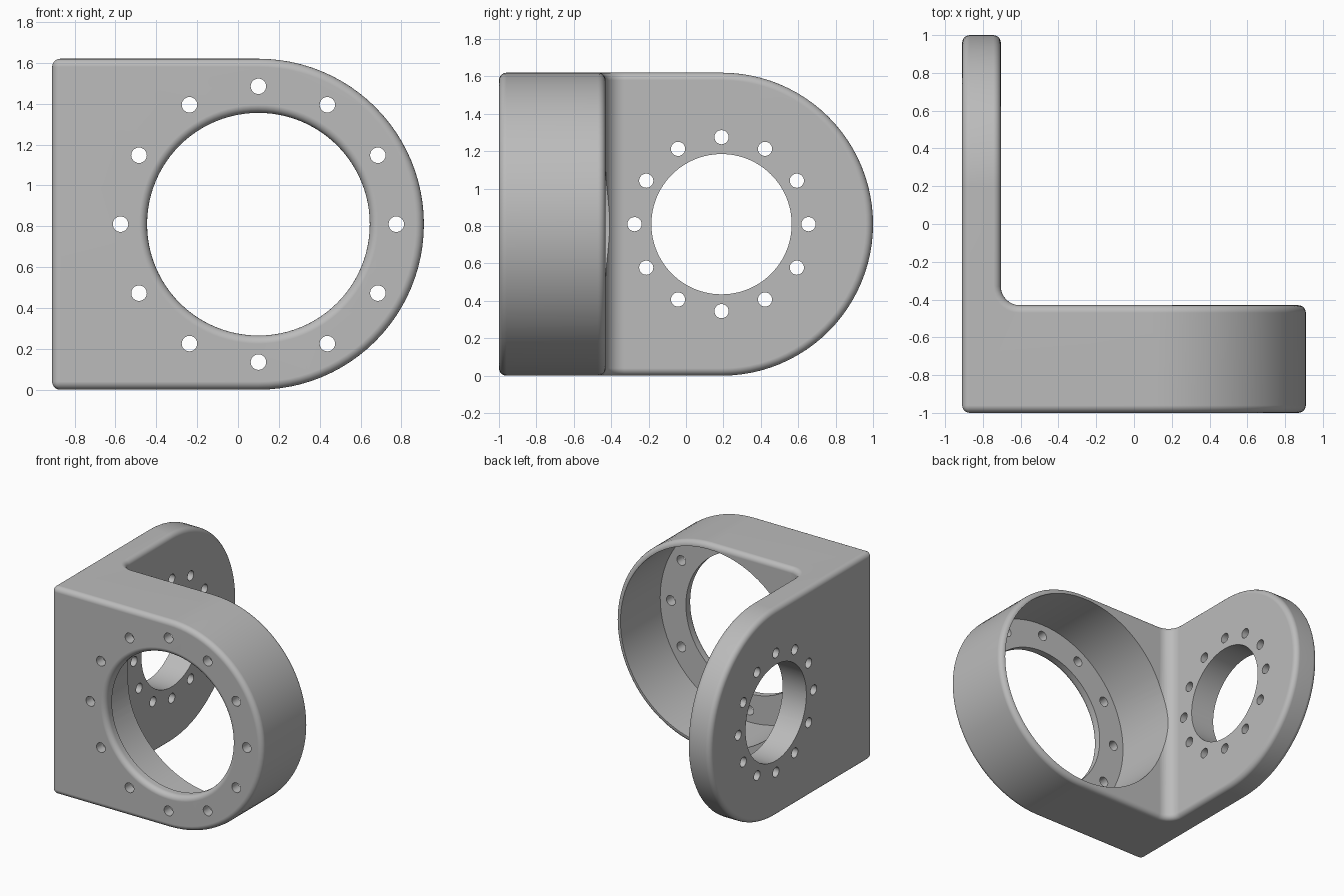
import bpy, bmesh
from math import pi, sin, cos, radians
from mathutils import Matrix, Vector

cube = bpy.data.objects.get("Cube")
if cube:
    bpy.data.objects.remove(cube, do_unlink=True)

# Main dimensions
R = 0.81                       # radius of the rounded plate ends, half the height
LEFT, FRONT = -0.91, -1.0      # outer faces
INNER_X, INNER_Y = -0.705, -0.43
END_X, END_Y = 0.10, 0.19      # centres of the rounded ends
FILLET, ROUND = 0.10, 0.04
ARC = 48

metal = bpy.data.materials.new("plain grey")
metal.use_nodes = True
grey = (0.5, 0.5, 0.5, 1)
metal.diffuse_color = grey
metal.node_tree.nodes["Principled BSDF"].inputs["Base Color"].default_value = grey


def make_object(name, bm):
    bmesh.ops.recalc_face_normals(bm, faces=bm.faces)
    mesh = bpy.data.meshes.new(name)
    bm.to_mesh(mesh)
    bm.free()
    obj = bpy.data.objects.new(name, mesh)
    bpy.context.collection.objects.link(obj)
    mesh.materials.append(metal)
    return obj


def arc_verts(bm, place, centre):
    """Half circle from bottom to top; place maps (along, z) to a point."""
    angles = [-pi / 2 + pi * i / ARC for i in range(ARC + 1)]
    return [bm.verts.new(place(centre + R * cos(a), R + R * sin(a))) for a in angles]


def strip(bm, a, b):
    for i in range(len(a) - 1):
        bm.faces.new((a[i], a[i + 1], b[i + 1], b[i]))


# Angle bracket body: two round-ended plates joined by a filleted corner
bm = bmesh.new()
front_out = arc_verts(bm, lambda s, z: (s, FRONT, z), END_X)
front_in = arc_verts(bm, lambda s, z: (s, INNER_Y, z), END_X)
side_out = arc_verts(bm, lambda s, z: (LEFT, s, z), END_Y)
side_in = arc_verts(bm, lambda s, z: (INNER_X, s, z), END_Y)
corner = [bm.verts.new((LEFT, FRONT, z)) for z in (0, 2 * R)]
fillet = []
for z in (0, 2 * R):
    angles = [pi + pi / 2 * i / 8 for i in range(9)]
    fillet.append([bm.verts.new((INNER_X + FILLET + FILLET * cos(a),
                                 INNER_Y + FILLET + FILLET * sin(a), z)) for a in angles])
strip(bm, front_out, front_in)
strip(bm, side_out, side_in)
strip(bm, fillet[0], fillet[1])
bm.faces.new(front_out + corner[::-1])
bm.faces.new(side_out + corner[::-1])
bm.faces.new(front_in + [fillet[1][-1], fillet[0][-1]])
bm.faces.new(side_in + [fillet[1][0], fillet[0][0]])
for level, end in ((0, 0), (1, -1)):
    bm.faces.new([corner[level], side_out[end], side_in[end]] + fillet[level]
                 + [front_in[end], front_out[end]])
bracket = make_object("angle_bracket", bm)

bevel = bracket.modifiers.new("rounded_edges", 'BEVEL')
bevel.width = ROUND
bevel.segments = 5
bevel.limit_method = 'ANGLE'
bevel.angle_limit = radians(40)
bevel.use_clamp_overlap = False


def lathe(bm, profile, matrix, segments):
    """Closed solid of revolution about local z from (radius, height) points."""
    rings = []
    for r, h in profile:
        rings.append([bm.verts.new(matrix @ Vector((r * cos(2 * pi * i / segments),
                                                    r * sin(2 * pi * i / segments), h)))
                      for i in range(segments)])
    for a, b in zip(rings, rings[1:]):
        strip(bm, a + a[:1], b + b[:1])
    bm.faces.new(rings[0])
    bm.faces.new(rings[-1])


def bolt_circle(bm, matrix, ring, length):
    for i in range(12):
        a = i * pi / 6
        spot = matrix @ Matrix.Translation((ring * cos(a), ring * sin(a), 0))
        lathe(bm, [(0.038, -0.1), (0.038, length)], spot, 24)


front_axis = Matrix.Translation((END_X, FRONT, R)) @ Matrix.Rotation(-pi / 2, 4, 'X')
side_axis = Matrix.Translation((LEFT, END_Y, R)) @ Matrix.Rotation(pi / 2, 4, 'Y')

# Large bore: rounded mouth, thin flange, then a wide pocket open at the back
HOLE, POCKET, FLANGE = 0.545, 0.767, 0.08
mouth = [(HOLE + ROUND * (1 - sin(t)), ROUND * (1 - cos(t)))
         for t in (pi / 2 * i / 5 for i in range(6))]
profile = ([(HOLE + ROUND, -0.1)] + mouth
           + [(HOLE, FLANGE), (POCKET, FLANGE), (POCKET, 0.7)])
cutters = []
bm = bmesh.new()
lathe(bm, profile, front_axis, 2 * ARC)
cutters.append(make_object("bore_cutter", bm))

# Bolt holes in the front flange
bm = bmesh.new()
bolt_circle(bm, front_axis, 0.675, 0.3)
cutters.append(make_object("front_bolt_cutter", bm))

# Plain hole and bolt holes in the side plate
bm = bmesh.new()
lathe(bm, [(0.375, -0.1), (0.375, 0.4)], side_axis, 2 * ARC)
bolt_circle(bm, side_axis, 0.465, 0.4)
cutters.append(make_object("side_hole_cutter", bm))

for cutter in cutters:
    cutter.hide_render = True
    cut = bracket.modifiers.new(cutter.name, 'BOOLEAN')
    cut.operation = 'DIFFERENCE'
    cut.solver = 'EXACT'
    cut.object = cutter

# Apply the modelling steps, then shade smoothly with sharp hole edges
bpy.ops.object.select_all(action='DESELECT')
bracket.select_set(True)
bpy.context.view_layer.objects.active = bracket
for name in [m.name for m in bracket.modifiers]:
    bpy.ops.object.modifier_apply(modifier=name)
for cutter in cutters:
    bpy.data.objects.remove(cutter, do_unlink=True)
bpy.ops.object.shade_smooth_by_angle(angle=radians(30))
weighted = bracket.modifiers.new("even_shading", 'WEIGHTED_NORMAL')
weighted.keep_sharp = True
